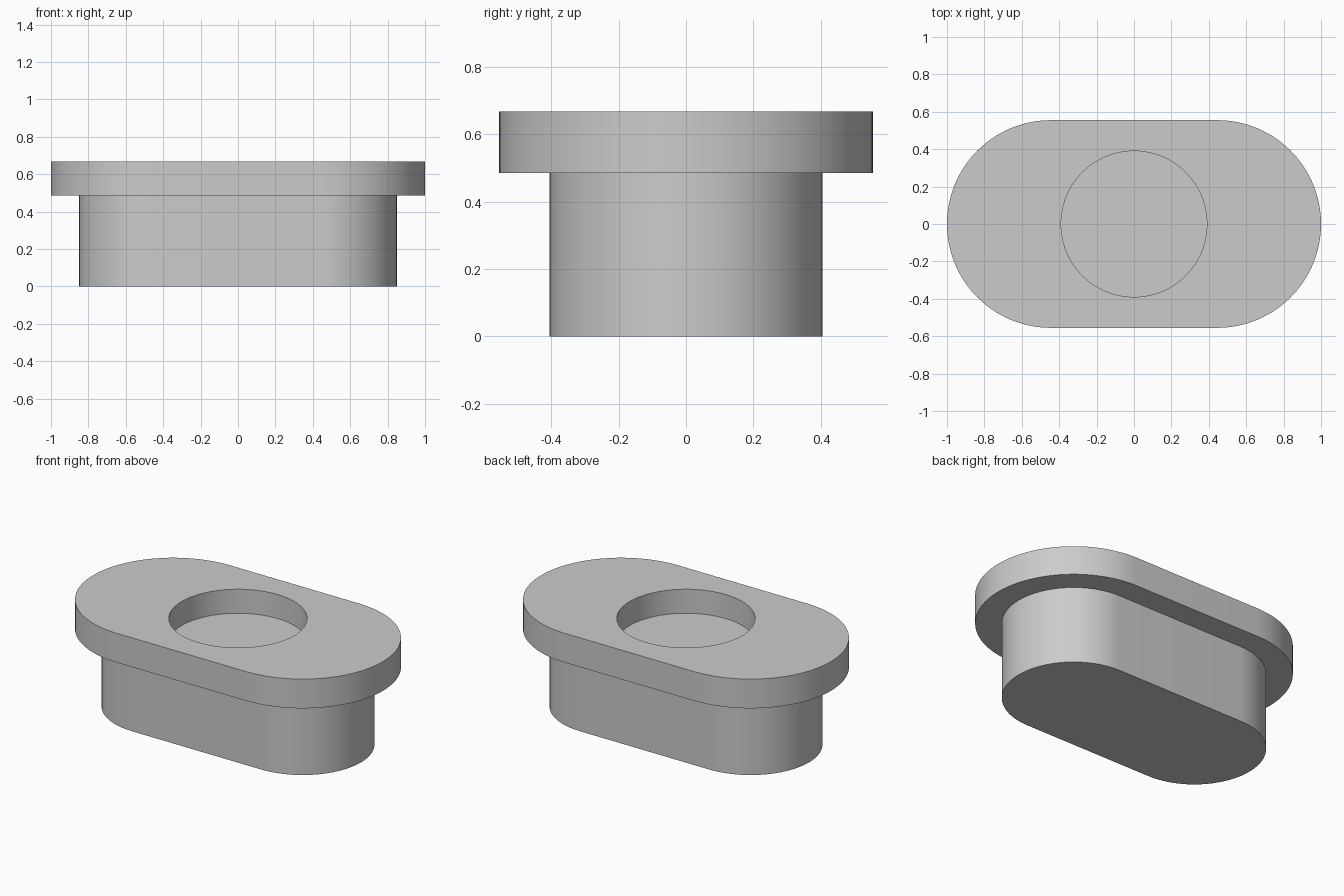
import bpy, bmesh, math

cube = bpy.data.objects.get("Cube")
if cube:
    bpy.data.objects.remove(cube, do_unlink=True)

HALF = 48             # segments in each rounded end
COUNT = 2 * (HALF + 1)
OFFSET = 0.445        # distance of the end centres from the middle
STEM_R, FLANGE_R, HOLE_R = 0.405, 0.555, 0.39
LEDGE_Z, TOP_Z, FLOOR_Z = 0.485, 0.667, 0.517

grey = bpy.data.materials.new("light grey")
grey.use_nodes = True
colour = (0.6, 0.6, 0.6, 1)
grey.diffuse_color = colour
grey.node_tree.nodes["Principled BSDF"].inputs["Base Color"].default_value = colour


def slot(radius, z):
    """Outline with two straight sides and two round ends."""
    points = []
    for side in (1, -1):
        for i in range(HALF + 1):
            a = math.pi * (i / HALF - 0.5)
            points.append((side * (OFFSET + radius * math.cos(a)),
                           side * radius * math.sin(a), z))
    return points


def circle(radius, z):
    """Round outline with as many points as the slot."""
    angles = [math.tau * (i + 0.5) / COUNT - math.pi / 2 for i in range(COUNT)]
    return [(radius * math.cos(a), radius * math.sin(a), z) for a in angles]


def skin(name, outlines, cap_start=False, cap_end=False):
    """Join successive outlines with quads and cap the chosen ends."""
    bm = bmesh.new()
    rings = [[bm.verts.new(p) for p in outline] for outline in outlines]
    for low, high in zip(rings, rings[1:]):
        for i in range(COUNT):
            j = (i + 1) % COUNT
            bm.faces.new((low[i], low[j], high[j], high[i]))
    if cap_start:
        bm.faces.new(rings[0][::-1])
    if cap_end:
        bm.faces.new(rings[-1])
    mesh = bpy.data.meshes.new(name)
    bm.to_mesh(mesh)
    bm.free()
    mesh.materials.append(grey)
    obj = bpy.data.objects.new(name, mesh)
    bpy.context.collection.objects.link(obj)
    bpy.ops.object.select_all(action='DESELECT')
    obj.select_set(True)
    bpy.context.view_layer.objects.active = obj
    bpy.ops.object.shade_smooth_by_angle(angle=math.radians(30))
    return obj


# Solid lower stem
skin("stem", [slot(STEM_R, 0), slot(STEM_R, LEDGE_Z)], cap_start=True)

# Wider flange: underside, rim, top face, then the round blind recess
skin("flange", [slot(STEM_R, LEDGE_Z), slot(FLANGE_R, LEDGE_Z),
                slot(FLANGE_R, TOP_Z), circle(HOLE_R, TOP_Z),
                circle(HOLE_R, FLOOR_Z)], cap_end=True)
